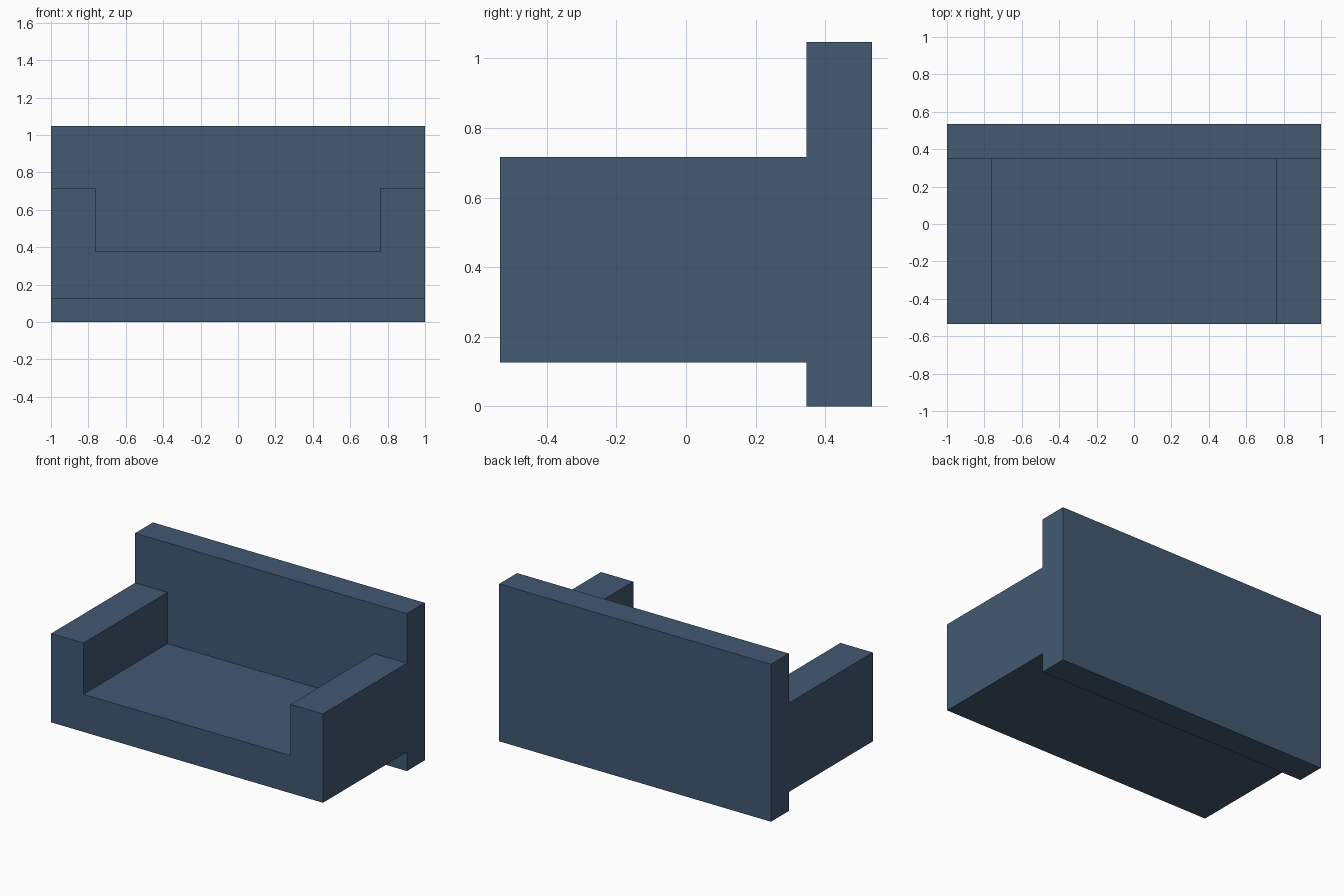
import bpy
import bmesh

cube = bpy.data.objects.get("Cube")
if cube:
    bpy.data.objects.remove(cube, do_unlink=True)

# Single upholstery colour
fabric = bpy.data.materials.new("slate_blue_fabric")
fabric.use_nodes = True
colour = (0.055, 0.1, 0.17, 1)
fabric.diffuse_color = colour
fabric.node_tree.nodes["Principled BSDF"].inputs["Base Color"].default_value = colour


def extrude_profile(name, profile, y_front, y_back):
    """Extrude an (x, z) outline along y into a flat-sided solid."""
    bm = bmesh.new()
    face = bm.faces.new([bm.verts.new((x, y_front, z)) for x, z in profile])
    swept = bmesh.ops.extrude_face_region(bm, geom=[face])["geom"]
    verts = [g for g in swept if isinstance(g, bmesh.types.BMVert)]
    bmesh.ops.translate(bm, verts=verts, vec=(0, y_back - y_front, 0))
    bmesh.ops.recalc_face_normals(bm, faces=bm.faces)
    mesh = bpy.data.meshes.new(name)
    bm.to_mesh(mesh)
    bm.free()
    mesh.materials.append(fabric)
    obj = bpy.data.objects.new(name, mesh)
    bpy.context.collection.objects.link(obj)
    return obj


def mirrored(half):
    """Complete a right-half outline with its mirror image."""
    return half + [(-x, z) for x, z in reversed(half)]


FRONT, JOINT, REAR = -0.535, 0.347, 0.535

# Seat and both armrests form one U-shaped block
extrude_profile("seat_and_arms",
                mirrored([(1, 0.126), (1, 0.717), (0.762, 0.717), (0.762, 0.376)]),
                FRONT, JOINT)

# Full-width back panel reaching the floor
extrude_profile("backrest", mirrored([(1, 0), (1, 1.047)]), JOINT, REAR)
